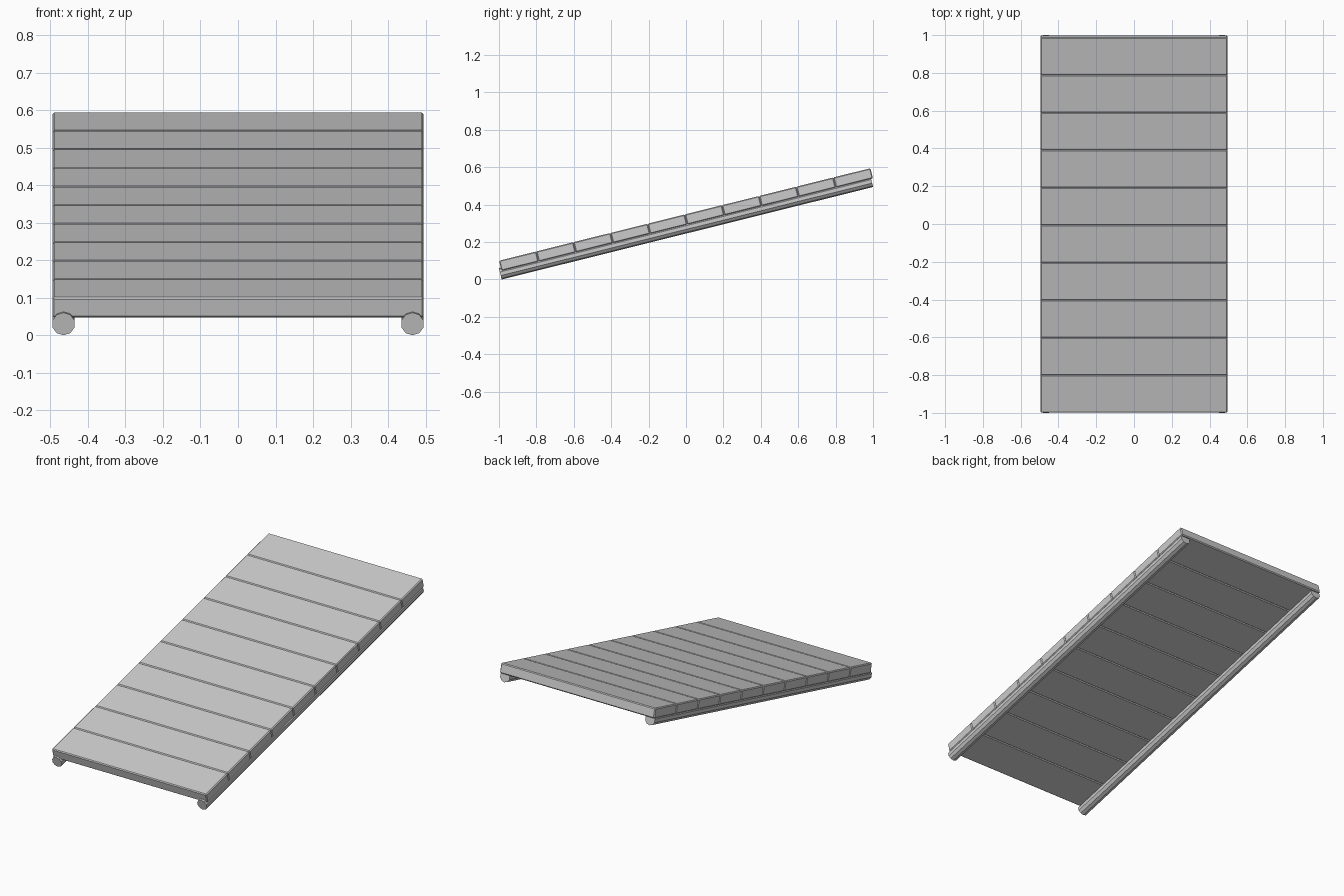
import bpy, math

if "Cube" in bpy.data.objects:
    bpy.data.objects.remove(bpy.data.objects["Cube"])

SLOPE = math.atan(0.249)
COUNT = 10
HALF_RUN = 0.993              # half length measured along y
LENGTH = 2 * HALF_RUN / math.cos(SLOPE)
PITCH = LENGTH / COUNT
THICK = 0.056
RADIUS = 0.031
POLE_Z = RADIUS * math.cos(SLOPE) + HALF_RUN * math.tan(SLOPE)
DECK_Z = POLE_Z + 0.043


# Planks laid across the slope, edges slightly bevelled
def plank(i):
    d = (i + 0.5) * PITCH - LENGTH / 2
    bpy.ops.mesh.primitive_cube_add(
        size=1, location=(0, d * math.cos(SLOPE), DECK_Z + d * math.sin(SLOPE)),
        rotation=(SLOPE, 0, 0))
    ob = bpy.context.object
    ob.name = f"plank_{i + 1}"
    ob.scale = (0.99, PITCH, THICK)
    bpy.ops.object.transform_apply(location=False, rotation=False, scale=True)
    bev = ob.modifiers.new("edge_bevel", 'BEVEL')
    bev.width = 0.005
    bev.segments = 1


for i in range(COUNT):
    plank(i)

# Round poles carrying the planks
for name, side in (("left_pole", -1), ("right_pole", 1)):
    bpy.ops.mesh.primitive_cylinder_add(
        vertices=10, radius=RADIUS, depth=LENGTH,
        location=(side * 0.465, 0, POLE_Z),
        rotation=(SLOPE + math.pi / 2, 0, 0))
    bpy.context.object.name = name
